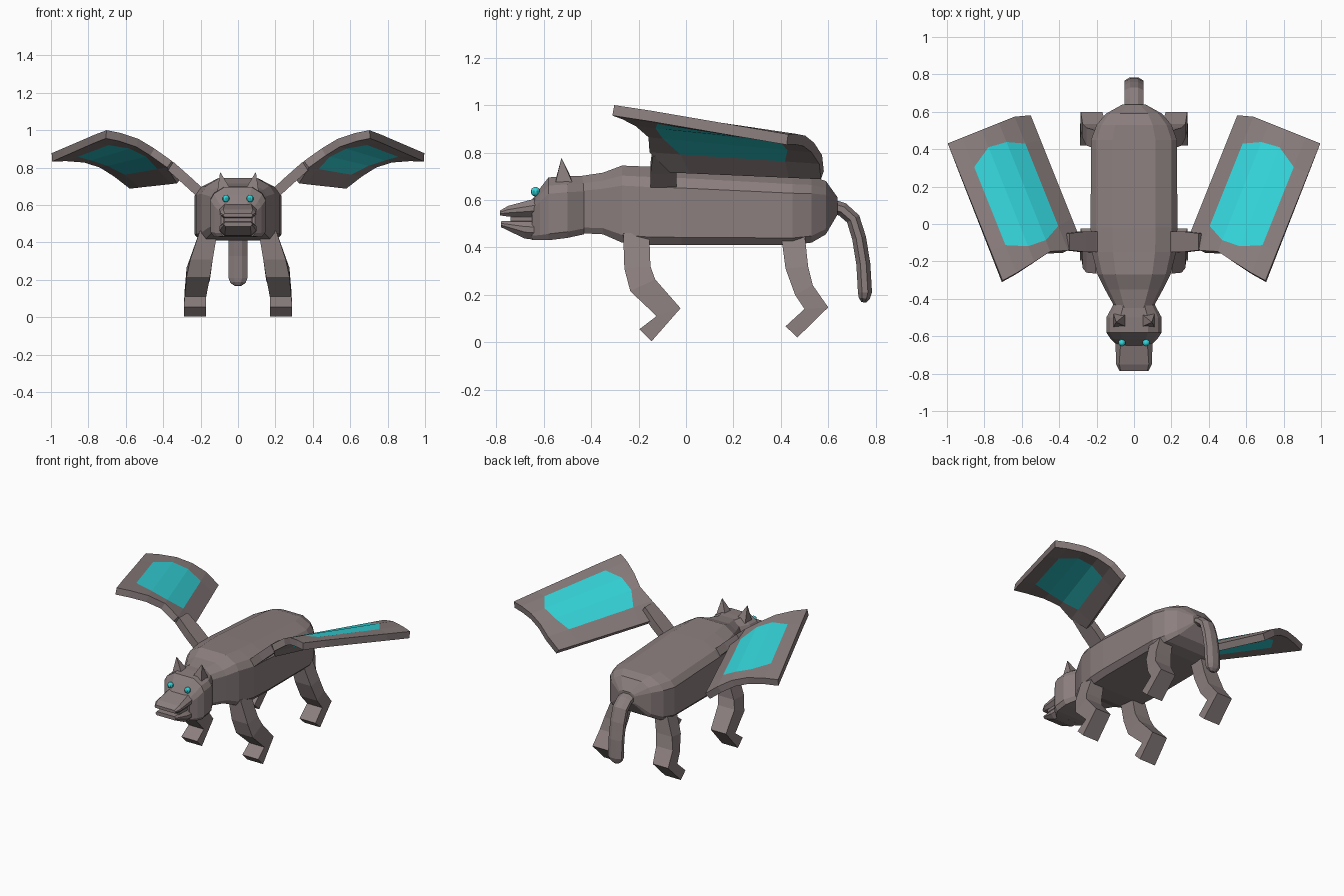
import bpy, bmesh
from math import sin, cos, pi, radians
from mathutils import Vector

cube = bpy.data.objects.get("Cube")
if cube:
    bpy.data.objects.remove(cube)


def material(name, rgb):
    m = bpy.data.materials.new(name)
    m.use_nodes = True
    m.diffuse_color = (*rgb, 1)
    m.node_tree.nodes["Principled BSDF"].inputs["Base Color"].default_value = (*rgb, 1)
    return m


HIDE = material("grey brown hide", (0.26, 0.21, 0.21))
CYAN = material("bright cyan", (0.035, 0.68, 0.72))


def finish(bm, name, mats=(HIDE,), mirror=False):
    mesh = bpy.data.meshes.new(name)
    bm.to_mesh(mesh)
    bm.free()
    for m in mats:
        mesh.materials.append(m)
    ob = bpy.data.objects.new(name, mesh)
    bpy.context.scene.collection.objects.link(ob)
    if mirror:
        ob.modifiers.new("Mirror", 'MIRROR')
    return ob


def loft(name, rings, mirror=False):
    """Skin a list of equal-length rings and cap both ends."""
    bm = bmesh.new()
    vs = [[bm.verts.new(p) for p in r] for r in rings]
    n = len(vs[0])
    for a, b in zip(vs, vs[1:]):
        for i in range(n):
            j = (i + 1) % n
            bm.faces.new((a[i], a[j], b[j], b[i]))
    bm.faces.new(vs[0])
    bm.faces.new(vs[-1])
    bmesh.ops.recalc_face_normals(bm, faces=bm.faces)
    return finish(bm, name, mirror=mirror)


def body_ring(y, w, lo, hi):
    """Chamfered cross-section: half width w between heights lo and hi."""
    h = hi - lo
    half = [(.5 * w, hi), (.87 * w, hi - .13 * h), (w, hi - .26 * h),
            (w, lo + .1 * h), (.87 * w, lo)]
    return [(x, y, z) for x, z in half] + [(-x, y, z) for x, z in reversed(half)]


def box_ring(y, w, lo, hi):
    """Bevelled box cross-section used on the snout."""
    c = min(.03, (hi - lo) * .35)
    half = [(w - c, hi), (w, hi - c), (w, lo + c), (w - c, lo)]
    return [(x, y, z) for x, z in half] + [(-x, y, z) for x, z in reversed(half)]


# Torso from neck to rump
loft("torso", [body_ring(*s) for s in [
    (-.45, .10, .46, .70), (-.35, .155, .455, .715), (-.27, .195, .42, .745),
    (-.15, .225, .41, .74), (-.02, .232, .41, .735), (.45, .23, .41, .705),
    (.53, .20, .42, .70), (.59, .15, .455, .68), (.64, .06, .54, .61)]])

# Head, snout and jaw with an open mouth between them
loft("head", [body_ring(*s) for s in [
    (-.43, .11, .455, .70), (-.50, .148, .44, .70), (-.58, .148, .43, .695),
    (-.615, .125, .43, .65), (-.65, .09, .432, .60)]])
loft("snout", [box_ring(*s) for s in [
    (-.62, .10, .525, .61), (-.75, .095, .53, .575), (-.785, .078, .535, .555)]])
loft("mouth_interior", [box_ring(*s) for s in [
    (-.62, .08, .49, .55), (-.74, .075, .49, .55)]])
loft("jaw", [box_ring(*s) for s in [
    (-.62, .10, .43, .515), (-.68, .098, .437, .515), (-.78, .075, .485, .51)]])

# Pointed ears
loft("ears", [
    [(.04, -.55, .685), (.11, -.55, .675), (.11, -.48, .675), (.04, -.48, .685)],
    [(.094, -.526, .775), (.096, -.526, .775), (.096, -.524, .775), (.094, -.524, .775)]],
    mirror=True)

# Round eyes
bm = bmesh.new()
bmesh.ops.create_uvsphere(bm, u_segments=10, v_segments=7, radius=.02)
bmesh.ops.translate(bm, verts=bm.verts, vec=(.065, -.635, .635))
finish(bm, "eyes", (CYAN,), True)


def leg(name, stations):
    """Each station: front point (y, z), back point (y, z), inner and outer x."""
    loft(name, [[(xi, *f), (xo, *f), (xo, *b), (xi, *b)]
                for f, b, xi, xo in stations], mirror=True)


leg("front_legs", [
    ((-.265, .46), (-.155, .46), .11, .205),
    ((-.26, .31), (-.15, .32), .135, .255),
    ((-.235, .215), (-.13, .265), .15, .275),
    ((-.124, .11), (-.023, .143), .17, .285),
    ((-.196, .055), (-.145, .004), .17, .29)])
leg("hind_legs", [
    ((.40, .46), (.50, .46), .11, .205),
    ((.42, .31), (.515, .32), .135, .255),
    ((.46, .20), (.535, .24), .15, .275),
    ((.50, .14), (.60, .147), .17, .285),
    ((.42, .067), (.47, .02), .17, .29)])

# Hanging tail: flattened tube along a curved path
path = [Vector((0, y, z)) for y, z in [
    (.61, .575), (.66, .56), (.705, .52), (.73, .44), (.748, .33),
    (.755, .21), (.752, .185), (.75, .168)]]
scale = [1, 1, 1, 1, 1, 1, .8, .35]
rings = []
for i, p in enumerate(path):
    t = (path[min(i + 1, len(path) - 1)] - path[max(i - 1, 0)]).normalized()
    side = t.cross(Vector((1, 0, 0)))
    rings.append([p + scale[i] * (Vector((.055, 0, 0)) * cos(a) + side * .032 * sin(a))
                  for a in [(k + .5) * pi / 4 for k in range(8)]])
loft("tail", rings)

# Arms carrying the wings
loft("wing_arms", [
    [(x, y0, z), (x, y1, z), (x + .03, y1, z - .045), (x + .03, y0, z - .045)]
    for x, z, y0, y1 in [(.15, .665, -.15, -.04), (.20, .70, -.15, -.04),
                         (.26, .755, -.15, -.04), (.345, .83, -.14, -.05)]], mirror=True)

# Arched wings, swept outward, with an inset coloured membrane.
# Columns: span position, front edge, membrane start, membrane end, back edge, height
columns = [
    (.297, .06, .15, .60, .745, .75), (.38, .0, .14, .615, .77, .835),
    (.47, .03, .095, .66, .77, .905), (.57, .01, .10, .67, .77, .955),
    (.68, -.01, .15, .60, .77, .985), (.765, -.02, .15, .60, .77, 1.0)]
c, s = cos(radians(21.8)), sin(radians(21.8))
bm = bmesh.new()
grid = [[bm.verts.new((u * c + v * s, v * c - u * s,
                       h - (.2 * (u - .2) + .01) * max(v, 0) / .77))
         for v in rows] for u, *rows, h in columns]
for i in range(len(grid) - 1):
    for j in range(3):
        f = bm.faces.new((grid[i][j], grid[i + 1][j], grid[i + 1][j + 1], grid[i][j + 1]))
        f.material_index = int(j == 1 and 0 < i < len(grid) - 2)
wings = finish(bm, "wings", (HIDE, CYAN), True)
thick = wings.modifiers.new("Thickness", 'SOLIDIFY')
thick.thickness = .045
thick.offset = -1
